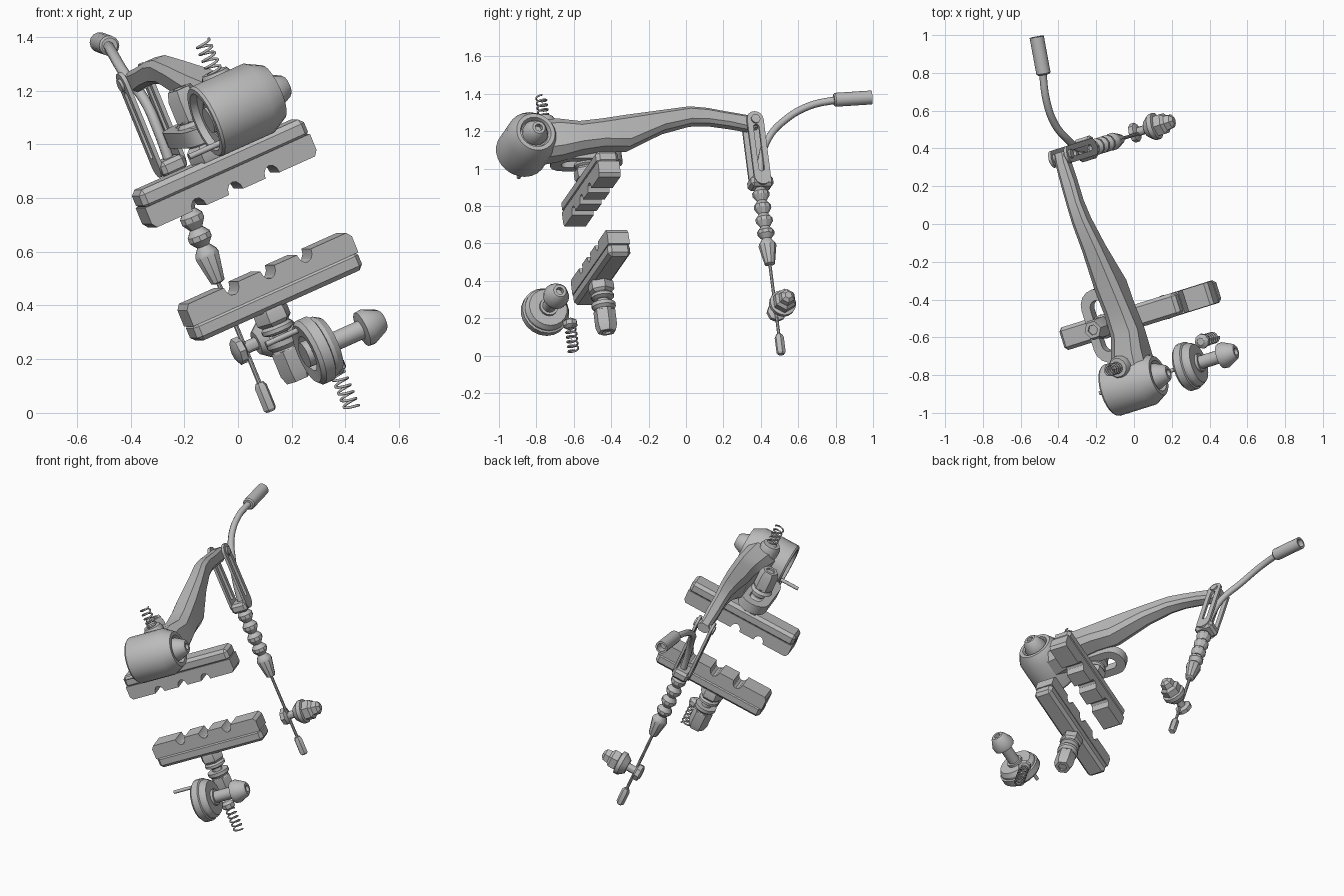
import bpy, bmesh
from math import sin, cos, pi, radians
from mathutils import Matrix, Vector

old = bpy.data.objects.get("Cube")
if old:
    bpy.data.objects.remove(old)

steel = bpy.data.materials.new("grey metal")
steel.use_nodes = True
GREY = (0.5, 0.5, 0.5, 1)
steel.diffuse_color = GREY
steel.node_tree.nodes["Principled BSDF"].inputs["Base Color"].default_value = GREY

# Tilted frame: x along the pads, y along the arm, z from rim to arm
T = Matrix.Translation
FRAME = Matrix.Rotation(radians(17.4), 4, 'Z') @ Matrix.Rotation(radians(-23.2), 4, 'Y')
MIRROR = FRAME @ T((0, 0, 1.34)) @ Matrix.Diagonal((1, 1, -1, 1))
TO_X = Matrix.Rotation(pi / 2, 4, 'Y')
made = []


def finish(name, data):
    ob = bpy.data.objects.new(name, data)
    data.materials.append(steel)
    bpy.context.scene.collection.objects.link(ob)
    made.append(ob)
    return ob


def add(name, bm, m):
    bm.transform(m)
    bmesh.ops.recalc_face_normals(bm, faces=bm.faces)
    me = bpy.data.meshes.new(name)
    bm.to_mesh(me)
    bm.free()
    return finish(name, me)


def skin(bm, rings, caps=True):
    rows = [[bm.verts.new(p) for p in r] for r in rings]
    n = len(rows[0])
    for r, s in zip(rows, rows[1:]):
        for i in range(n):
            bm.faces.new((r[i], r[(i + 1) % n], s[(i + 1) % n], s[i]))
    if caps:
        bm.faces.new(rows[0])
        bm.faces.new(rows[-1])
    else:
        for i in range(n):
            j = (i + 1) % n
            bm.faces.new((rows[-1][i], rows[-1][j], rows[0][j], rows[0][i]))


def lathe(name, profile, m, n=20):
    """Turned part; profile holds (radius, height)."""
    bm = bmesh.new()
    skin(bm, [[(r * cos(2 * pi * i / n), r * sin(2 * pi * i / n), h) for i in range(n)]
              for r, h in profile])
    return add(name, bm, m)


def stadium(half, r, h, n=8):
    return [(r * cos(pi * i / n + s), half * (1 if s == 0 else -1) + r * sin(pi * i / n + s), h)
            for s in (0, pi) for i in range(n + 1)]


def slotted(name, half, r, slot, sr, t, m):
    """Rounded plate with a long slot."""
    bm = bmesh.new()
    skin(bm, [stadium(half, r, -t / 2), stadium(half, r, t / 2),
              stadium(slot, sr, t / 2), stadium(slot, sr, -t / 2)], caps=False)
    return add(name, bm, m)


def box(name, size, m, bevel=0.0):
    bm = bmesh.new()
    bmesh.ops.create_cube(bm, size=1)
    bmesh.ops.scale(bm, vec=size, verts=bm.verts)
    if bevel:
        bmesh.ops.bevel(bm, geom=bm.edges[:], offset=bevel, segments=1, affect='EDGES')
    return add(name, bm, m)


def wire(name, pts, r, m, smooth=False):
    cu = bpy.data.curves.new(name, 'CURVE')
    cu.dimensions = '3D'
    cu.bevel_depth, cu.bevel_resolution, cu.use_fill_caps = r, 2, True
    sp = cu.splines.new('BEZIER' if smooth else 'POLY')
    if smooth:
        sp.bezier_points.add(len(pts) - 1)
        for b, p in zip(sp.bezier_points, pts):
            b.co = m @ Vector(p)
            b.handle_left_type = b.handle_right_type = 'AUTO'
        sp.resolution_u = 6
    else:
        sp.points.add(len(pts) - 1)
        for b, p in zip(sp.points, pts):
            b.co = (*(m @ Vector(p)), 1)
    return finish(name, cu)


def brake_side(side, m):
    # Rubber block with three round grooves on the rim face
    pts = [(-0.335, 0)]
    for g in (-0.155, 0, 0.155):
        pts += [(g - 0.03 * cos(pi * i / 6), 0.04 * sin(pi * i / 6)) for i in range(7)]
    pts += [(0.335, 0), (0.35, 0.02), (0.35, 0.085), (-0.35, 0.085), (-0.35, 0.02)]
    bm = bmesh.new()
    skin(bm, [[(a, b, w) for a, w in pts] for b in (-0.06, 0.06)])
    add(side + "_pad_rubber", bm, m @ T((0.165, -0.47, 0.825)))
    box(side + "_pad_holder", (0.7, 0.125, 0.075), m @ T((0.165, -0.47, 0.938)), 0.018)
    # Threaded post with its nuts and cupped washers
    post = m @ T((0.13, -0.47, 0))
    lathe(side + "_pad_post", [(0.03, 0.96), (0.03, 1.25)], post, 12)
    lathe(side + "_pad_hex", [(0.065, 0.97), (0.07, 0.985), (0.07, 1.02), (0.055, 1.035)], post, 6)
    lathe(side + "_cup_washer", [(0.05, 1.035), (0.062, 1.045), (0.062, 1.06), (0.045, 1.07)], post, 16)
    lathe(side + "_dome_washer", [(0.065, 1.095), (0.065, 1.115), (0.05, 1.13), (0.055, 1.14)], post, 16)
    lathe(side + "_post_nut", [(0.06, 1.135), (0.06, 1.225), (0.048, 1.26), (0.028, 1.26),
                               (0.025, 1.23)], post, 6)
    # Pivot bolt, bushing and spring housing
    pivot = m @ T((0, -0.805, 1.145)) @ TO_X
    lathe(side + "_pivot_bolt", [(0.036, 0.13), (0.036, 0.33), (0.068, 0.335), (0.07, 0.36),
                                 (0.045, 0.415), (0.035, 0.425), (0.02, 0.425), (0.02, 0.395)], pivot, 16)
    lathe(side + "_spring_housing", [(0.07, 0.14), (0.07, 0.105), (0.115, 0.1), (0.13, 0.115), (0.13, 0.155),
                                     (0.12, 0.16), (0.12, 0.175), (0.105, 0.2), (0.06, 0.2)], pivot)
    lathe(side + "_bushing", [(0.05, 0.09), (0.05, 0.215)], pivot, 16)
    wire(side + "_spring_leg", [(0.12, -0.8, 1.05), (-0.03, -0.8, 1.05)], 0.011, m)
    # Adjuster screw with its small coil spring
    lathe(side + "_adjuster_screw", [(0.02, 1.22), (0.04, 1.235), (0.04, 1.26), (0.02, 1.275)],
          m @ T((0.215, -0.7, 0)), 8)
    wire(side + "_adjuster_spring",
         [(0.215 + 0.028 * cos(pi * i / 6), -0.7 + 0.028 * sin(pi * i / 6), 1.275 + 0.0023 * i)
          for i in range(61)], 0.005, m)


brake_side("upper", FRAME)
brake_side("lower", MIRROR)

# Arm lofted from the pivot to the cable end: (along, top, bottom, inner, outer)
ARM = [(-0.8, 1.25, 1.02, 0.13, 0.33), (-0.645, 1.25, 1.04, 0.16, 0.34),
       (-0.535, 1.23, 1.065, 0.19, 0.35), (-0.41, 1.245, 1.085, 0.2, 0.345),
       (-0.27, 1.268, 1.085, 0.2, 0.34), (-0.06, 1.3, 1.184, 0.215, 0.325),
       (0.1, 1.326, 1.228, 0.22, 0.31), (0.2, 1.32, 1.232, 0.22, 0.3),
       (0.315, 1.3, 1.218, 0.215, 0.295), (0.42, 1.285, 1.2, 0.215, 0.285),
       (0.48, 1.27, 1.215, 0.215, 0.285)]
rings = []
for b, top, bot, a0, a1 in ARM:
    c = 0.22 * (a1 - a0)
    rings.append([(a0 + c, b, bot), (a1 - c, b, bot), (a1, b, bot + c), (a1, b, top - c),
                  (a1 - c, b, top), (a0 + c, b, top), (a0, b, top - c), (a0, b, bot + c)])
bm = bmesh.new()
skin(bm, rings)
add("brake_arm", bm, FRAME)

# Pivot barrel, adjuster boss and slotted pad mount
lathe("pivot_barrel", [(0.105, 0.11), (0.115, 0.075), (0.135, 0.075), (0.142, 0.085), (0.142, 0.3),
                       (0.107, 0.365), (0.085, 0.365), (0.075, 0.34)],
      FRAME @ T((0, -0.805, 1.145)) @ TO_X, 24)
lathe("adjuster_boss", [(0.06, 1.1), (0.06, 1.27), (0.05, 1.29), (0.035, 1.29)],
      FRAME @ T((0.215, -0.7, 0)), 12)
slotted("pad_mount", 0.11, 0.09, 0.1, 0.04, 0.06, FRAME @ T((0.13, -0.465, 1.085)))

# Link cage: two slotted plates, hinge pin and lower collar
for tag, a in (("inner", 0.203), ("outer", 0.297)):
    slotted("link_plate_" + tag, 0.165, 0.046, 0.12, 0.016, 0.016,
            FRAME @ T((a, 0.455, 1.08)) @ TO_X @ Matrix.Rotation(pi / 2, 4, 'Z'))
lathe("link_pin", [(0.025, 0.185), (0.025, 0.315)], FRAME @ T((0, 0.455, 1.245)) @ TO_X, 12)
box("link_collar", (0.1, 0.125, 0.06), FRAME @ T((0.25, 0.455, 0.895)), 0.015)

# Curved guide tube and its end sleeve
I = Matrix.Identity(4)
wire("guide_tube", [(-0.242, 0.395, 0.9), (-0.3, 0.405, 1.06), (-0.345, 0.44, 1.16), (-0.42, 0.53, 1.26),
                    (-0.465, 0.66, 1.335), (-0.485, 0.82, 1.37)], 0.02, I, smooth=True)
start, end = Vector((-0.478, 0.79, 1.367)), Vector((-0.515, 0.99, 1.38))
aim = (end - start).to_track_quat('Z', 'Y').to_matrix().to_4x4()
lathe("guide_sleeve", [(0.03, 0), (0.038, 0.008), (0.038, 0.205), (0.026, 0.205), (0.024, 0.16)],
      T(start) @ aim, 14)

# Bellows boot, inner cable and crimped tip
line = FRAME @ T((0.25, 0.45, 0))
boot = [(0.018, 0.42), (0.028, 0.425), (0.048, 0.53), (0.044, 0.545), (0.025, 0.57)]
for k in range(4):
    z = 0.605 + 0.075 * k
    boot += [(0.046, z - 0.01), (0.046, z + 0.01), (0.026, z + 0.035)]
lathe("cable_boot", boot, line, 10)
lathe("cable", [(0.009, -0.05), (0.009, 0.9)], line, 8)
lathe("cable_tip", [(0.018, -0.1), (0.025, -0.09), (0.025, 0), (0.016, 0.015)], line, 6)

# Cable clamp bolt
clamp = FRAME @ T((0, 0.46, 0.154)) @ TO_X
lathe("clamp_plate", [(0.03, 0.205), (0.052, 0.215), (0.052, 0.24), (0.03, 0.25)], clamp, 8)
lathe("clamp_shaft", [(0.024, 0.23), (0.024, 0.36)], clamp, 12)
lathe("clamp_washer", [(0.045, 0.3), (0.072, 0.335), (0.072, 0.36), (0.05, 0.365)], clamp, 16)
lathe("clamp_nut", [(0.062, 0.365), (0.062, 0.405), (0.045, 0.42), (0.04, 0.45), (0.02, 0.465)], clamp, 6)

# Smooth the round parts, keep the sharp edges
bpy.ops.object.select_all(action='DESELECT')
for ob in made:
    if ob.type == 'MESH':
        ob.select_set(True)
        bpy.context.view_layer.objects.active = ob
bpy.ops.object.shade_smooth_by_angle(angle=radians(30))
